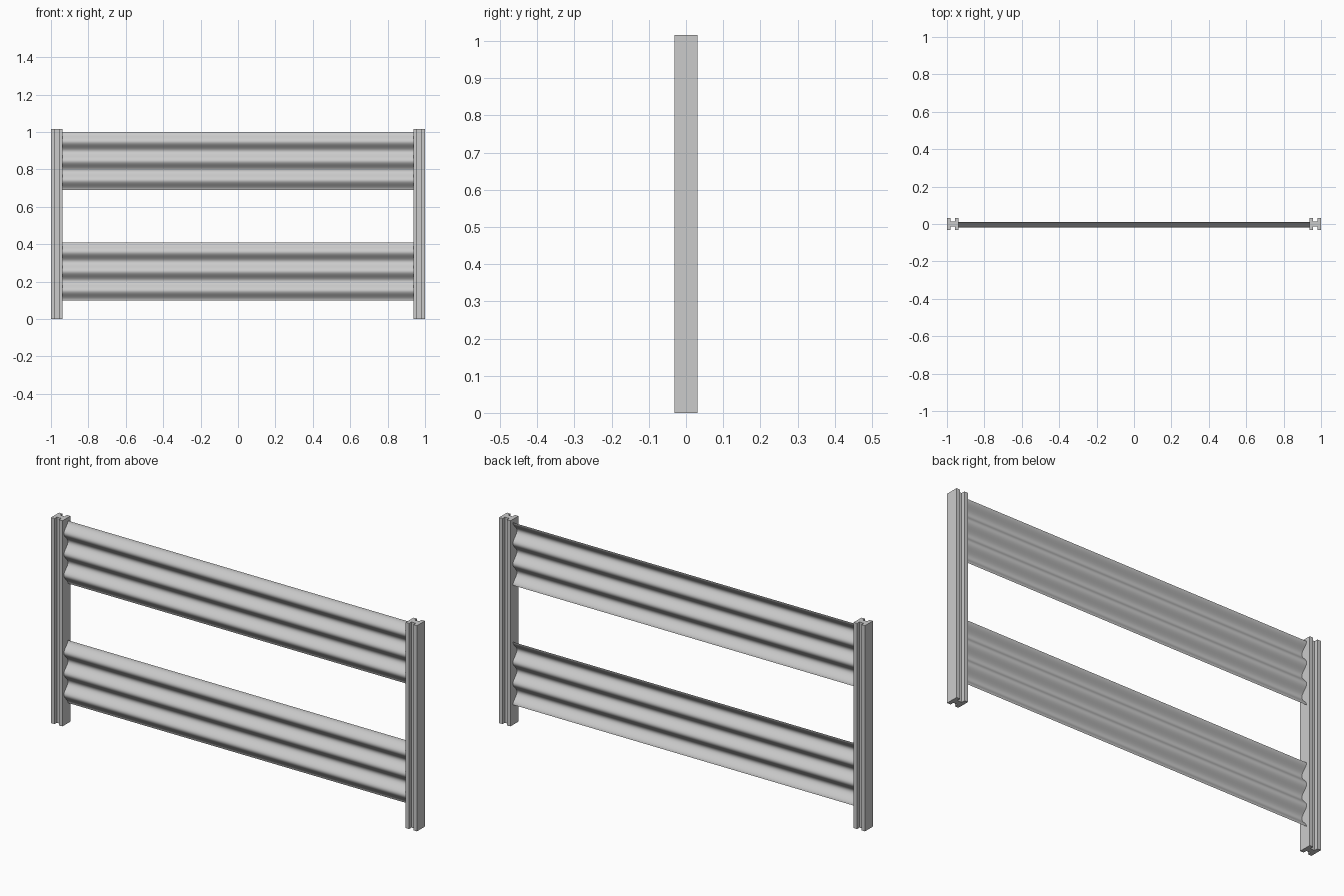
import bpy, bmesh, math

if "Cube" in bpy.data.objects:
    bpy.data.objects.remove(bpy.data.objects["Cube"])

POST_X, HALF, HEIGHT = 0.969, 0.031, 1.016


def mesh_object(name, bm):
    me = bpy.data.meshes.new(name)
    bm.to_mesh(me)
    bm.free()
    ob = bpy.data.objects.new(name, me)
    bpy.context.collection.objects.link(ob)
    return ob


# H-section post, grooved on the front and back faces
def post(name, cx):
    gap, web = 0.012, 0.013
    quarter = [(HALF, HALF), (gap, HALF), (gap, web)]
    left = [(-x, y) for x, y in reversed(quarter)]
    upper = quarter + left
    outline = upper + [(-x, -y) for x, y in upper]
    bm = bmesh.new()
    face = bm.faces.new([bm.verts.new((cx + x, y, 0)) for x, y in outline])
    top = bmesh.ops.extrude_face_region(bm, geom=[face])["geom"]
    verts = [g for g in top if isinstance(g, bmesh.types.BMVert)]
    bmesh.ops.translate(bm, vec=(0, 0, HEIGHT), verts=verts)
    bmesh.ops.recalc_face_normals(bm, faces=bm.faces)
    return mesh_object(name, bm)


# Corrugated sheet rail with three forward bulges
def rail(name, z_low, z_high, waves=3, steps=48):
    end = POST_X - HALF
    bm = bmesh.new()
    rows = []
    for i in range(steps + 1):
        t = i / steps
        y = -0.004 + 0.016 * math.cos(2 * math.pi * waves * t)
        z = z_low + (z_high - z_low) * t
        rows.append([bm.verts.new((x, y, z)) for x in (-end, end)])
    for a, b in zip(rows, rows[1:]):
        f = bm.faces.new((a[0], a[1], b[1], b[0]))
        f.smooth = True
    return mesh_object(name, bm)


post("left_post", -POST_X)
post("right_post", POST_X)
rail("upper_rail", 0.69, 1.0)
rail("lower_rail", 0.10, 0.41)
